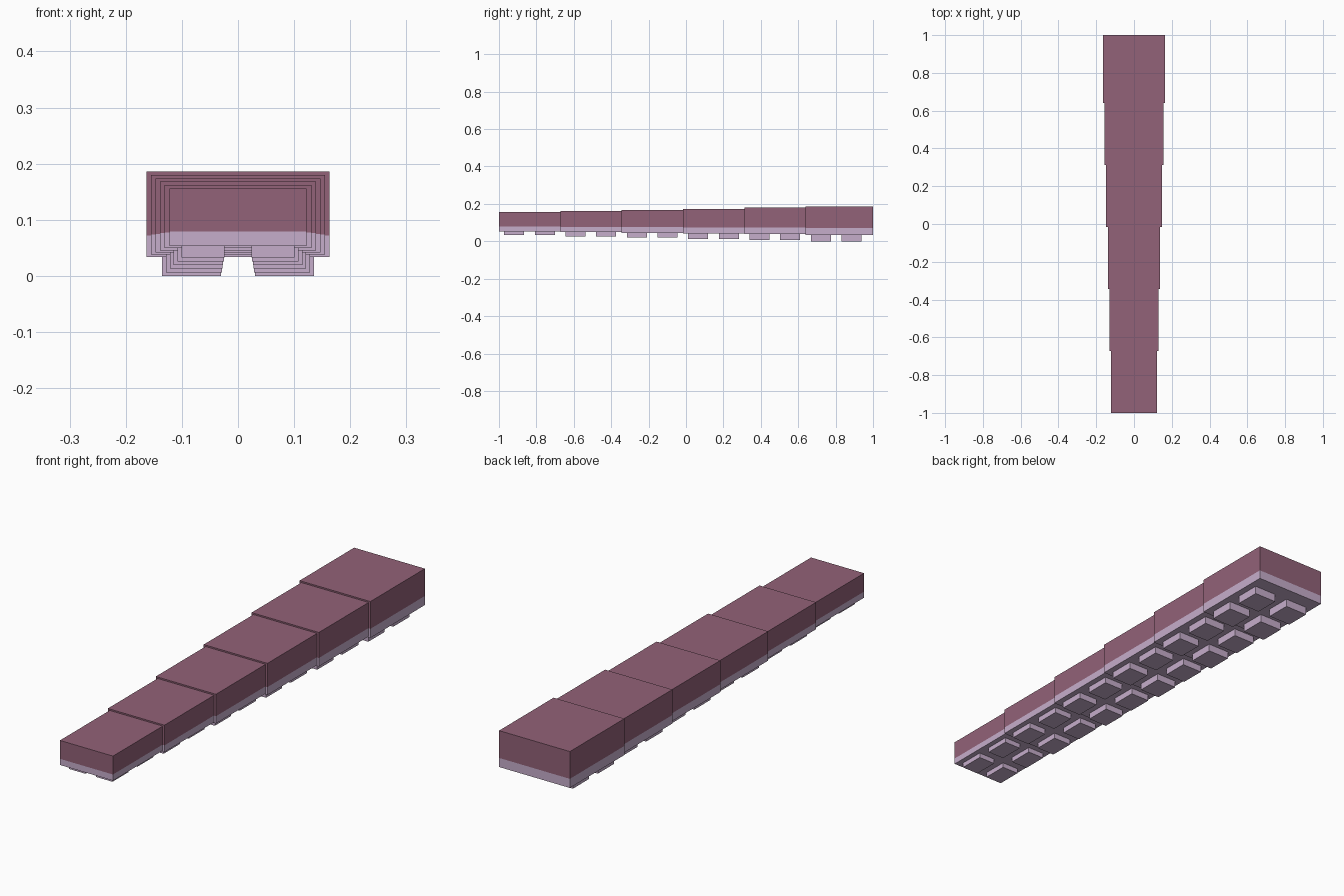
import bpy, bmesh

cube = bpy.data.objects.get("Cube")
if cube:
    bpy.data.objects.remove(cube, do_unlink=True)


def material(name, rgb):
    m = bpy.data.materials.new(name)
    m.use_nodes = True
    m.diffuse_color = (*rgb, 1)
    bsdf = m.node_tree.nodes["Principled BSDF"]
    bsdf.inputs["Base Color"].default_value = (*rgb, 1)
    bsdf.inputs["Roughness"].default_value = 0.8
    return m


SKIN = material("dusky plum", (0.288, 0.122, 0.188))
BELLY = material("pale lavender", (0.565, 0.423, 0.597))


def box(name, lo, hi, mats, split=None):
    """Box between two corners; faces below the split height use the second material."""
    bm = bmesh.new()
    bmesh.ops.create_cube(bm, size=1)
    for v in bm.verts:
        v.co = [lo[i] + (v.co[i] + 0.5) * (hi[i] - lo[i]) for i in range(3)]
    if split is not None:
        bmesh.ops.bisect_plane(bm, geom=bm.verts[:] + bm.edges[:] + bm.faces[:],
                               plane_co=(0, 0, split), plane_no=(0, 0, 1))
        for f in bm.faces:
            f.material_index = int(f.calc_center_median().z < split)
    me = bpy.data.meshes.new(name)
    bm.to_mesh(me)
    bm.free()
    for m in mats:
        me.materials.append(m)
    ob = bpy.data.objects.new(name, me)
    bpy.context.collection.objects.link(ob)
    return ob


def mix(a, b, t):
    return a + (b - a) * t


SEGMENTS = 6
PITCH, LENGTH = 0.328, 0.36
for i in range(SEGMENTS):
    t = i / (SEGMENTS - 1)
    half = mix(0.1225, 0.1635, t)
    bottom, top = mix(0.0535, 0.034, t), mix(0.156, 0.186, t)
    y0 = -1 + i * PITCH

    # Body segment, each one overlapping the next larger one
    box(f"segment_{i + 1}", (-half, y0, bottom), (half, y0 + LENGTH, top),
        [SKIN, BELLY], split=mix(bottom, top, 0.25))

    # Two rows of square suckers under the segment
    inner, outer = mix(0.024, 0.030, t), mix(0.101, 0.135, t)
    tip = mix(0.0325, 0.0, t)
    for row in range(2):
        yc = y0 + 0.081 + row * PITCH / 2
        for side, x0, x1 in (("left", inner, outer), ("right", -outer, -inner)):
            box(f"sucker_{side}_{2 * i + row + 1}", (x0, yc - 0.0535, tip),
                (x1, yc + 0.0535, bottom + 0.004), [BELLY])
